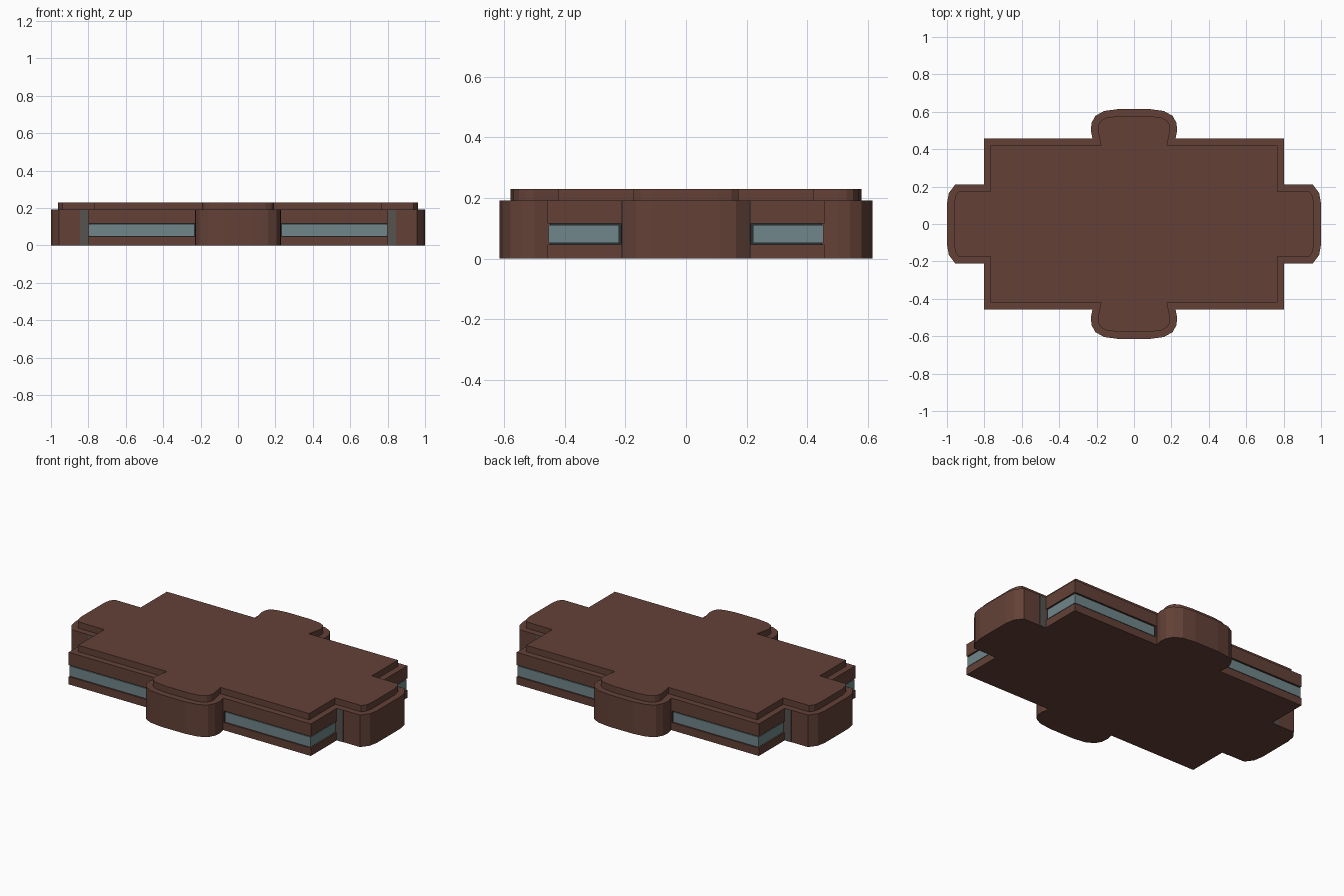
import bpy, bmesh
from mathutils import Vector

if "Cube" in bpy.data.objects:
    bpy.data.objects.remove(bpy.data.objects["Cube"])


def material(name, rgb):
    m = bpy.data.materials.new(name)
    m.diffuse_color = (*rgb, 1)
    m.use_nodes = True
    m.node_tree.nodes["Principled BSDF"].inputs["Base Color"].default_value = m.diffuse_color
    return m


BROWN = material("brown_wall", (0.125, 0.053, 0.039))
GLASS = material("glass", (0.16, 0.24, 0.255))
DARK = material("dark_frame", (0.025, 0.03, 0.032))
GREY = material("grey_panel", (0.095, 0.085, 0.08))


def prisms(name, outlines, z0, z1, mat):
    """Extrude one or more closed outlines from z0 to z1."""
    bm = bmesh.new()
    for pts in outlines:
        f = bm.faces.new([bm.verts.new((x, y, z0)) for x, y in pts])
        new = bmesh.ops.extrude_face_region(bm, geom=[f])["geom"]
        verts = [v for v in new if isinstance(v, bmesh.types.BMVert)]
        bmesh.ops.translate(bm, verts=verts, vec=(0, 0, z1 - z0))
    bmesh.ops.recalc_face_normals(bm, faces=bm.faces)
    me = bpy.data.meshes.new(name)
    bm.to_mesh(me)
    bm.free()
    me.materials.append(mat)
    ob = bpy.data.objects.new(name, me)
    bpy.context.collection.objects.link(ob)
    return ob


def four(pts):
    """Copies of a quarter outline in all four corners."""
    return [[(x * sx, y * sy) for x, y in pts] for sx in (1, -1) for sy in (1, -1)]


def inset(pts, d):
    """Mitred inward offset of a counter-clockwise outline."""
    out = []
    for i, p in enumerate(pts):
        a, b, c = Vector(pts[i - 1]), Vector(p), Vector(pts[(i + 1) % len(pts)])
        e, f = (b - a).normalized(), (c - b).normalized()
        n, m = Vector((-e.y, e.x)), Vector((-f.y, f.x))
        out.append(tuple(b + (n + m) * d / (1 + n.dot(m))))
    return out


# Footprint: a quarter of the plan, mirrored around
W, D = 0.803, 0.457
quarter = [(1.0, 0.11), (0.99, 0.165), (0.957, 0.21), (W, 0.21), (W, D),
           (0.222, D), (0.231, 0.5), (0.227, 0.54), (0.207, 0.578),
           (0.16, 0.604), (0.08, 0.615)]
upper = quarter + [(-x, y) for x, y in reversed(quarter)]
footprint = upper + [(-x, -y) for x, y in upper]

walls = prisms("walls", [footprint], 0, 0.192, BROWN)
roof = prisms("roof", [inset(footprint, 0.037)], 0.192, 0.23, BROWN)


def corner(x, y, x_end, y_end, t):
    """L-shaped strip wrapping a corner of the main block."""
    return [(x, y_end), (x, y), (x_end, y), (x_end, y - t), (x - t, y - t), (x - t, y_end)]


# Window grooves cut around the four corners
cutter = prisms("window_cutter", four(corner(W + 0.01, D + 0.01, 0.226, 0.214, 0.022)),
                0.046, 0.116, BROWN)
cutter.hide_render = True
cutter.hide_viewport = True
cutter.display_type = 'WIRE'
cut = walls.modifiers.new("window_grooves", 'BOOLEAN')
cut.operation = 'DIFFERENCE'
cut.solver = 'EXACT'
cut.object = cutter

# Dark window backing and wrap-around glass
prisms("window_frames", four(corner(W - 0.009, D - 0.009, 0.226, 0.214, 0.008)),
       0.046, 0.116, DARK)
prisms("window_glass", four(corner(W - 0.003, D - 0.003, 0.234, 0.221, 0.008)),
       0.051, 0.110, GLASS)

# Grey full-height panels on the flanks of the side bays
prisms("flank_panels", four([(W, 0.2), (0.845, 0.2), (0.845, 0.212), (W, 0.212)]),
       0, 0.191, GREY)
